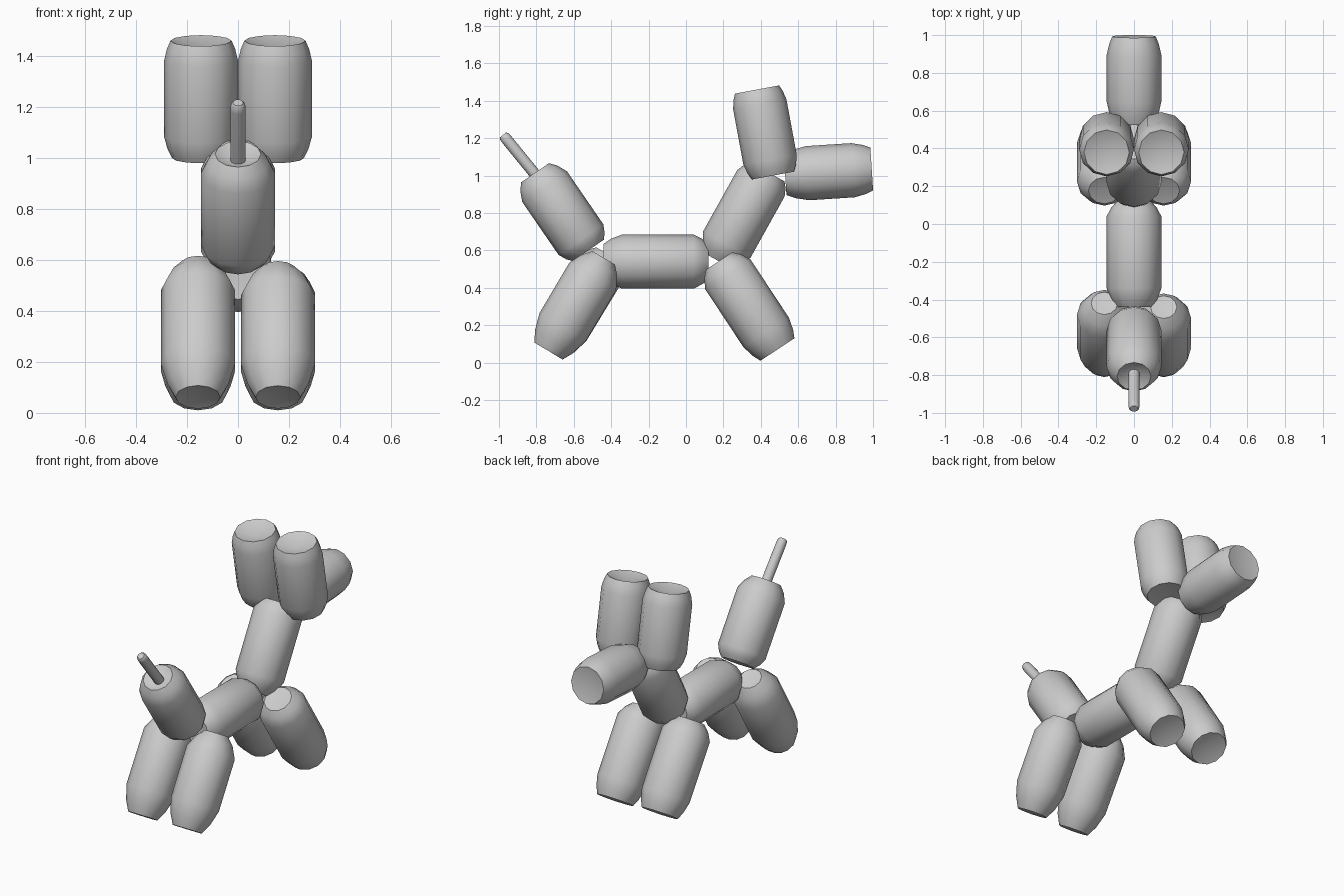
import bpy, bmesh, math
from mathutils import Vector

if "Cube" in bpy.data.objects:
    bpy.data.objects.remove(bpy.data.objects["Cube"])

SIDES = 12


def lathe(name, start, end, profile):
    """Revolve (distance, radius) points around the line start -> end."""
    a, b = Vector(start), Vector(end)
    axis = b - a
    rot = axis.to_track_quat('Z', 'Y')
    bm = bmesh.new()
    rings = []
    for d, r in profile:
        if r == 0:
            rings.append([bm.verts.new((0, 0, d))])
        else:
            rings.append([bm.verts.new((r * math.cos(2 * math.pi * i / SIDES),
                                        r * math.sin(2 * math.pi * i / SIDES), d))
                          for i in range(SIDES)])
    for lo, hi in zip(rings, rings[1:]):
        for i in range(SIDES):
            j = (i + 1) % SIDES
            if len(lo) == 1:
                bm.faces.new((lo[0], hi[j], hi[i]))
            elif len(hi) == 1:
                bm.faces.new((lo[i], lo[j], hi[0]))
            else:
                bm.faces.new((lo[i], lo[j], hi[j], hi[i]))
    bmesh.ops.recalc_face_normals(bm, faces=bm.faces)
    for f in bm.faces:
        f.smooth = True
    me = bpy.data.meshes.new(name)
    bm.to_mesh(me)
    bm.free()
    ob = bpy.data.objects.new(name, me)
    ob.location = a
    ob.rotation_mode = 'QUATERNION'
    ob.rotation_quaternion = rot
    bpy.context.collection.objects.link(ob)
    bpy.context.view_layer.objects.active = ob
    ob.select_set(True)
    bpy.ops.object.shade_smooth_by_angle(angle=math.radians(50))
    ob.select_set(False)
    return ob


def balloon(name, start, end, r0, c0, r1, c1, dent=0.02, r=0.145):
    """Inflated segment: tapered ends of radius r0/r1 over lengths c0/c1."""
    n = (Vector(end) - Vector(start)).length
    return lathe(name, start, end, [
        (dent * 0.5, 0), (0, r0), (c0 * 0.4, r0 + (r - r0) * 0.55), (c0, r),
        (n - c1, r), (n - c1 * 0.4, r1 + (r - r1) * 0.55), (n, r1), (n - dent, 0)])


# central segments
balloon("body", (0, -0.44, 0.54), (0, 0.12, 0.54), 0.095, 0.10, 0.09, 0.08)
balloon("neck", (0, 0.17, 0.545), (0, 0.435, 1.02), 0.08, 0.10, 0.105, 0.07)
balloon("snout", (0, 0.53, 1.005), (0, 0.993, 1.035), 0.11, 0.12, 0.115, 0.10)

# tail segment with its thin uninflated tip
balloon("tail", (0, -0.522, 0.60), (0, -0.807, 1.015), 0.10, 0.07, 0.09, 0.09, 0.04)
lathe("tail_tip", (0, -0.785, 0.98), (0, -0.978, 1.217),
      [(0, 0), (0, 0.03), (0.27, 0.03), (0.296, 0.028), (0.306, 0.02), (0.306, 0)])

# paired ears and legs
for side, s in (("right", 1), ("left", -1)):
    x = 0.157 * s
    e = 0.145 * s
    lift = 0.0 if s > 0 else 0.02
    balloon("ear_" + side, (e, 0.465, 1.0), (e, 0.38, 1.46),
            0.114, 0.085, 0.12, 0.08, 0.04)
    balloon("front_leg_" + side, (x, 0.177, 0.543), (x, 0.489, 0.07),
            0.084, 0.085, 0.109, 0.11)
    balloon("hind_leg_" + side, (x, -0.44 + lift, 0.56 + lift), (x, -0.735, 0.062),
            0.07, 0.115, 0.088, 0.15)
